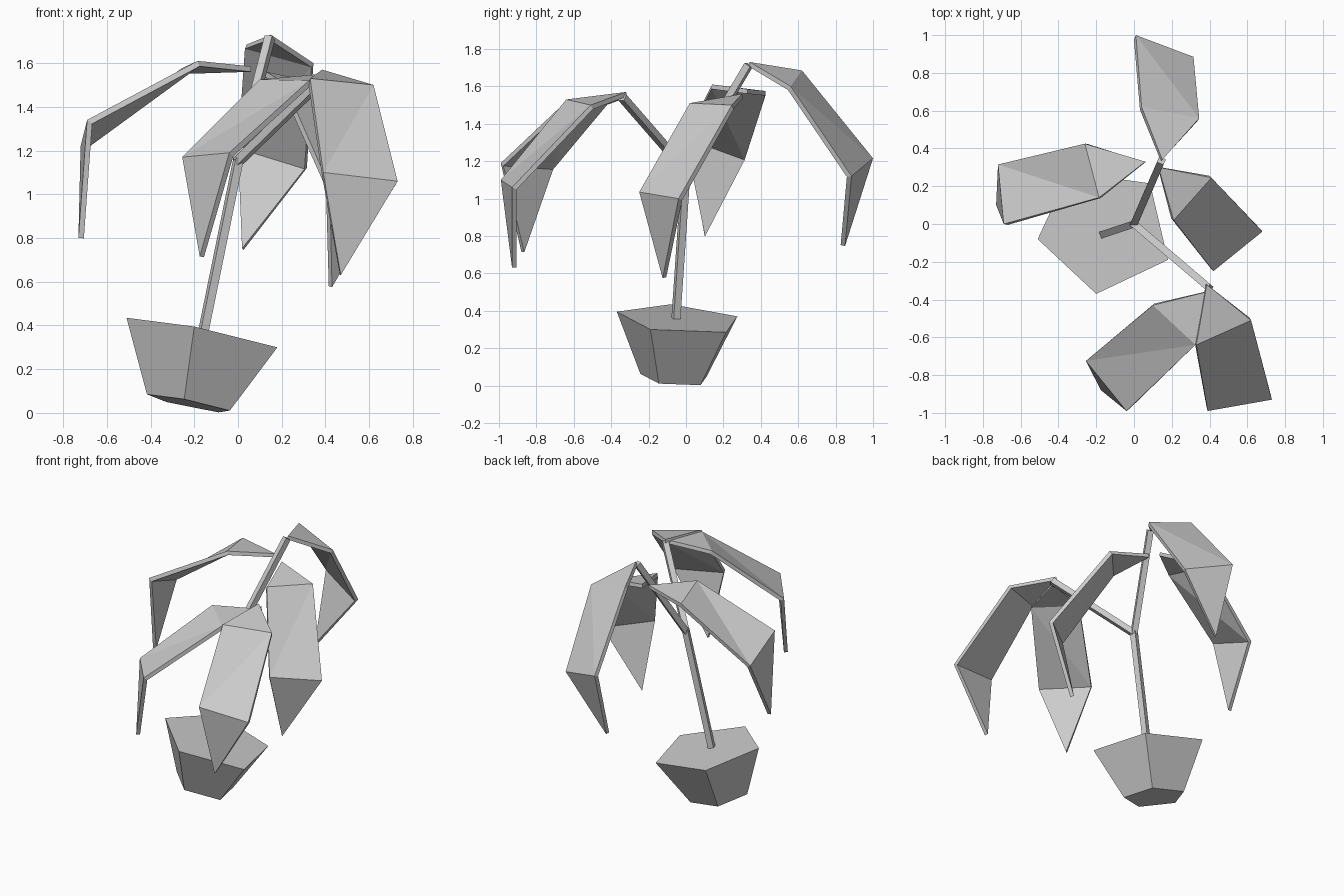
import bpy, bmesh
from math import radians
from mathutils import Vector, Matrix

if "Cube" in bpy.data.objects:
    bpy.data.objects.remove(bpy.data.objects["Cube"])

# One plain grey for everything
grey = bpy.data.materials.new("plain_grey")
grey.use_nodes = True
grey.diffuse_color = (0.6, 0.6, 0.6, 1)
grey.node_tree.nodes["Principled BSDF"].inputs["Base Color"].default_value = (0.6, 0.6, 0.6, 1)


def add_object(name, bm):
    mesh = bpy.data.meshes.new(name)
    bm.to_mesh(mesh)
    bm.free()
    mesh.materials.append(grey)
    obj = bpy.data.objects.new(name, mesh)
    bpy.context.collection.objects.link(obj)
    return obj


def rod(name, start, end, radius=0.027):
    """Square rod between two points."""
    start, end = Vector(start), Vector(end)
    axis = end - start
    bm = bmesh.new()
    place = (Matrix.Translation((start + end) / 2)
             @ axis.to_track_quat('Z', 'Y').to_matrix().to_4x4()
             @ Matrix.Rotation(radians(45), 4, 'Z'))
    bmesh.ops.create_cone(bm, cap_ends=True, segments=4, radius1=radius,
                          radius2=radius, depth=axis.length, matrix=place)
    return add_object(name, bm)


def leaf(name, base, near_a, near_b, far_a, far_b, tip):
    """Folded leaf: pointed base, broad middle and drooping tip."""
    bm = bmesh.new()
    p, na, nb, fa, fb, t = [bm.verts.new(c) for c in (base, near_a, near_b, far_a, far_b, tip)]
    for tri in ((p, na, nb), (na, fa, nb), (nb, fa, fb), (fa, t, fb)):
        bm.faces.new(tri)
    bm.normal_update()
    bm.faces.ensure_lookup_table()
    if bm.faces[0].normal.z < 0:
        bmesh.ops.reverse_faces(bm, faces=bm.faces[:])
    obj = add_object(name, bm)
    solid = obj.modifiers.new("thickness", 'SOLIDIFY')
    solid.thickness = 0.025
    solid.offset = -1
    solid.use_even_offset = True
    return obj


# Tilted five-sided pot, narrower at the bottom
rim = [Vector(c) for c in ((-.51, -.08, .435), (-.2, -.37, .395), (.18, -.19, .3),
                           (.085, .215, .285), (-.345, .275, .37))]
rim_centre = sum(rim, Vector()) / len(rim)
foot_centre = Vector((-.223, -.057, .042))
bm = bmesh.new()
top = [bm.verts.new(c) for c in rim]
foot = [bm.verts.new(foot_centre + (c - rim_centre) * 0.55) for c in rim]
bm.faces.new(top)
bm.faces.new(foot[::-1])
for i in range(len(rim)):
    j = (i + 1) % len(rim)
    bm.faces.new((top[i], foot[i], foot[j], top[j]))
bmesh.ops.recalc_face_normals(bm, faces=bm.faces[:])
add_object("pot", bm)

# Stem and its two branches
fork = (0, 0, 1.15)
rod("stem", (-.165, -.055, .34), (.003, .001, 1.165))
rod("front_branch", fork, (.4, -.34, 1.54))
rod("back_branch", fork, (.145, .335, 1.715))

# Leaves on the back branch
leaf("back_leaf", (.15, .34, 1.73), (.04, .62, 1.685), (.345, .56, 1.6),
     (.01, 1, 1.215), (.315, .885, 1.12), (.025, .85, .745))
leaf("right_leaf", (.06, .33, 1.585), (-.26, .425, 1.575), (-.185, .14, 1.61),
     (-.72, .315, 1.22), (-.69, 0, 1.34), (-.73, .1, .8))
leaf("left_leaf", (.13, .3, 1.56), (.21, .02, 1.51), (.41, .245, 1.5),
     (.42, -.25, 1.035), (.68, -.04, 1), (.43, -.125, .575))

# Leaves on the front branch
leaf("front_left_leaf", (.385, -.32, 1.57), (.33, -.64, 1.53), (.62, -.51, 1.5),
     (.39, -.99, 1.1), (.73, -.93, 1.06), (.47, -.93, .63))
leaf("front_right_leaf", (.38, -.36, 1.55), (.1, -.43, 1.525), (.325, -.64, 1.52),
     (-.255, -.725, 1.17), (-.04, -.99, 1.19), (-.175, -.88, .715))
